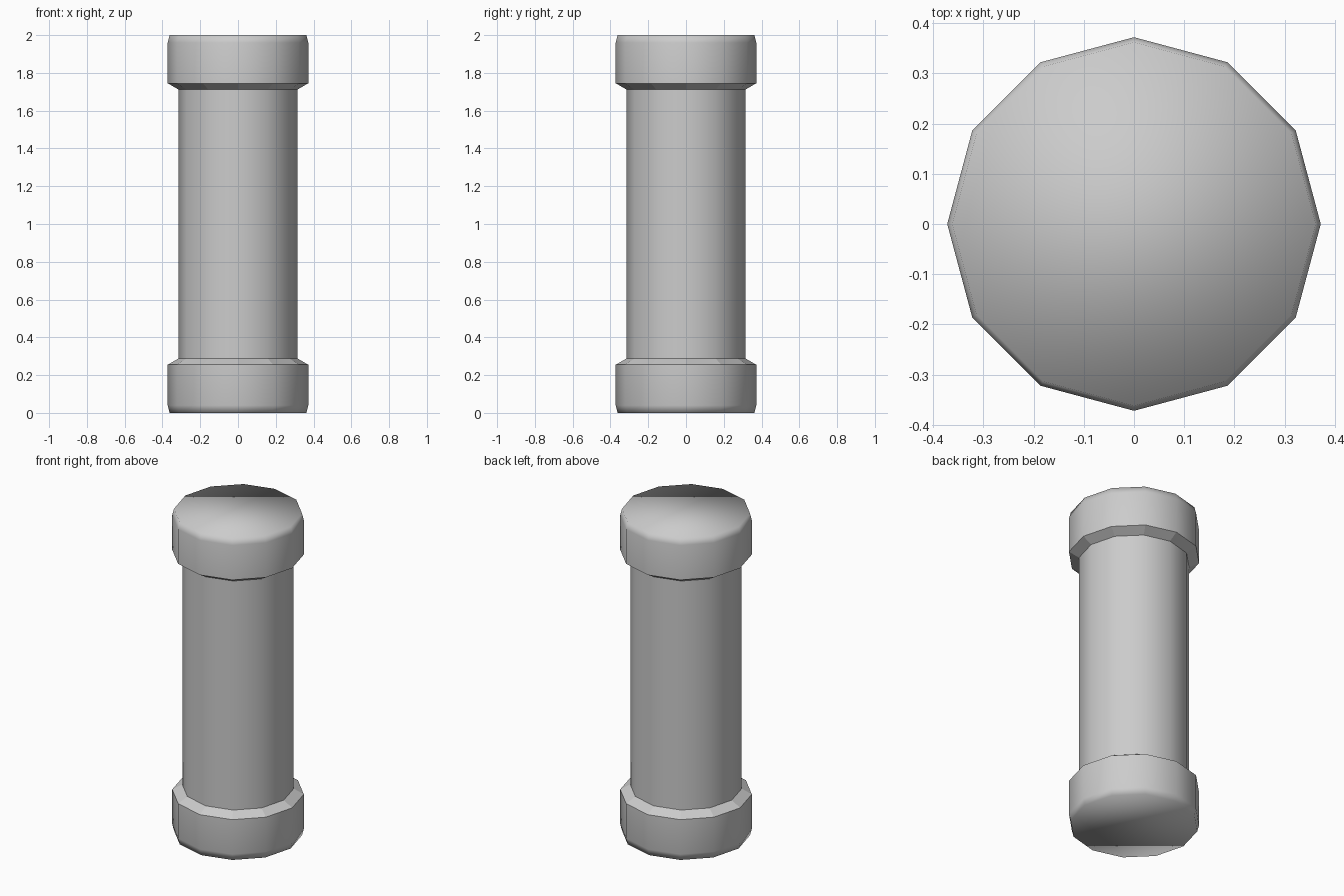
import bpy
import bmesh
from math import cos, sin, tau

cube = bpy.data.objects.get("Cube")
if cube:
    bpy.data.objects.remove(cube, do_unlink=True)

SIDES = 12

grey = bpy.data.materials.new("stone_grey")
grey.use_nodes = True
colour = (0.6, 0.6, 0.6, 1)
grey.diffuse_color = colour
grey.node_tree.nodes["Principled BSDF"].inputs["Base Color"].default_value = colour


def turned(name, profile, flat_band=None):
    """Twelve-sided solid from (radius, height) rings, closed at both ends."""
    bm = bmesh.new()
    rings = [[bm.verts.new((r * cos(tau * i / SIDES), r * sin(tau * i / SIDES), z))
              for i in range(SIDES)] for r, z in profile]
    for band, (low, high) in enumerate(zip(rings, rings[1:])):
        for i in range(SIDES):
            j = (i + 1) % SIDES
            face = bm.faces.new((low[i], low[j], high[j], high[i]))
            face.smooth = band != flat_band
    for ring in (rings[0], rings[-1]):
        bm.faces.new(ring).smooth = True
    bmesh.ops.recalc_face_normals(bm, faces=bm.faces)
    mesh = bpy.data.meshes.new(name)
    bm.to_mesh(mesh)
    bm.free()
    mesh.materials.append(grey)
    obj = bpy.data.objects.new(name, mesh)
    bpy.context.collection.objects.link(obj)
    return obj


# Plain shaft, with crisp ends hidden in the collars
shaft = turned("shaft", [(0.315, 0.1), (0.315, 1.9)])
for face in shaft.data.polygons:
    face.use_smooth = len(face.vertices) == 4

# Base and capital share one outline, mirrored in height
outline = [(0.362, 0.0), (0.372, 0.04), (0.372, 0.255), (0.312, 0.29)]
turned("base_collar", outline, flat_band=2)
turned("top_collar", [(r, 2 - z) for r, z in reversed(outline)], flat_band=0)
